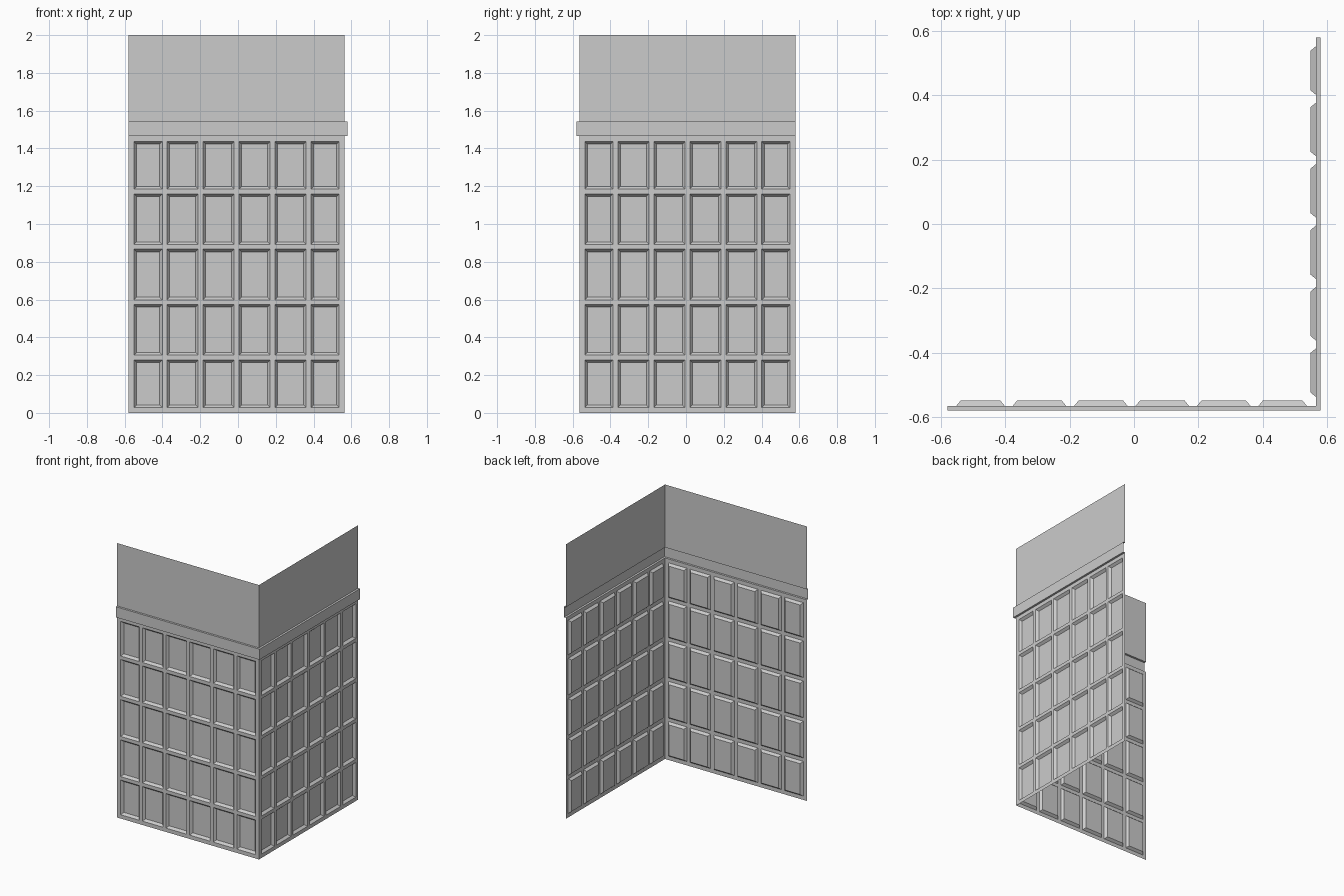
import bpy, bmesh

if "Cube" in bpy.data.objects:
    bpy.data.objects.remove(bpy.data.objects["Cube"])

END, WALL = 0.579, 0.564        # free end of each wall, outer wall plane
TRIM_Z, TRIM_TOP, TOP = 1.465, 1.542, 2.0
COLS, ROWS = 6, 5
EDGE, RAIL, BEVEL, DEPTH = 0.028, 0.0125, 0.014, 0.017


def front(u, d, z):             # d is measured inward from the wall plane
    return (u, -WALL + d, z)


def side(u, d, z):              # front wall mirrored about the corner diagonal
    return (WALL - d, -u, z)


def make_object(name, bm):
    bmesh.ops.remove_doubles(bm, verts=bm.verts, dist=1e-5)
    mesh = bpy.data.meshes.new(name)
    bm.to_mesh(mesh)
    bm.free()
    ob = bpy.data.objects.new(name, mesh)
    bpy.context.collection.objects.link(ob)
    return ob


def add_face(bm, place, pts):
    if place is side:
        pts = pts[::-1]
    bm.faces.new([bm.verts.new(place(*p)) for p in pts])


def cuts(lo, hi, n):
    # stations alternating rail, panel, rail
    step = (hi - lo) / n
    out = [lo]
    for i in range(n):
        a, b = lo + i * step, lo + (i + 1) * step
        out += [a + (EDGE if i == 0 else RAIL), b - (EDGE if i == n - 1 else RAIL)]
    return out + [hi]


# panelled wainscot: thin sheet with pressed-in panels
def wainscot(name, place):
    bm = bmesh.new()
    us, zs = cuts(-END, WALL, COLS), cuts(0, TRIM_Z, ROWS)
    for i in range(len(us) - 1):
        for j in range(len(zs) - 1):
            a, b, c, d = us[i], us[i + 1], zs[j], zs[j + 1]
            outer = [(a, 0, c), (b, 0, c), (b, 0, d), (a, 0, d)]
            if i % 2 and j % 2:
                a, b, c, d = a + BEVEL, b - BEVEL, c + BEVEL, d - BEVEL
                inner = [(a, DEPTH, c), (b, DEPTH, c), (b, DEPTH, d), (a, DEPTH, d)]
                add_face(bm, place, inner)
                for k in range(4):
                    n = (k + 1) % 4
                    add_face(bm, place, [outer[k], outer[n], inner[n], inner[k]])
            else:
                add_face(bm, place, outer)
    make_object(name, bm)


# profile swept along both walls with a mitred corner
def sweep(name, profile):
    bm = bmesh.new()
    for place in (front, side):
        for (d0, z0), (d1, z1) in zip(profile, profile[1:]):
            add_face(bm, place, [(-END, d0, z0), (WALL - d0, d0, z0),
                                 (WALL - d1, d1, z1), (-END, d1, z1)])
    make_object(name, bm)


wainscot("front_wainscot", front)
wainscot("side_wainscot", side)
out = WALL - END
sweep("rail_trim", [(0, TRIM_Z), (out, TRIM_Z), (out, TRIM_TOP), (0, TRIM_TOP)])
sweep("upper_wall", [(0, TRIM_TOP), (0, TOP)])
